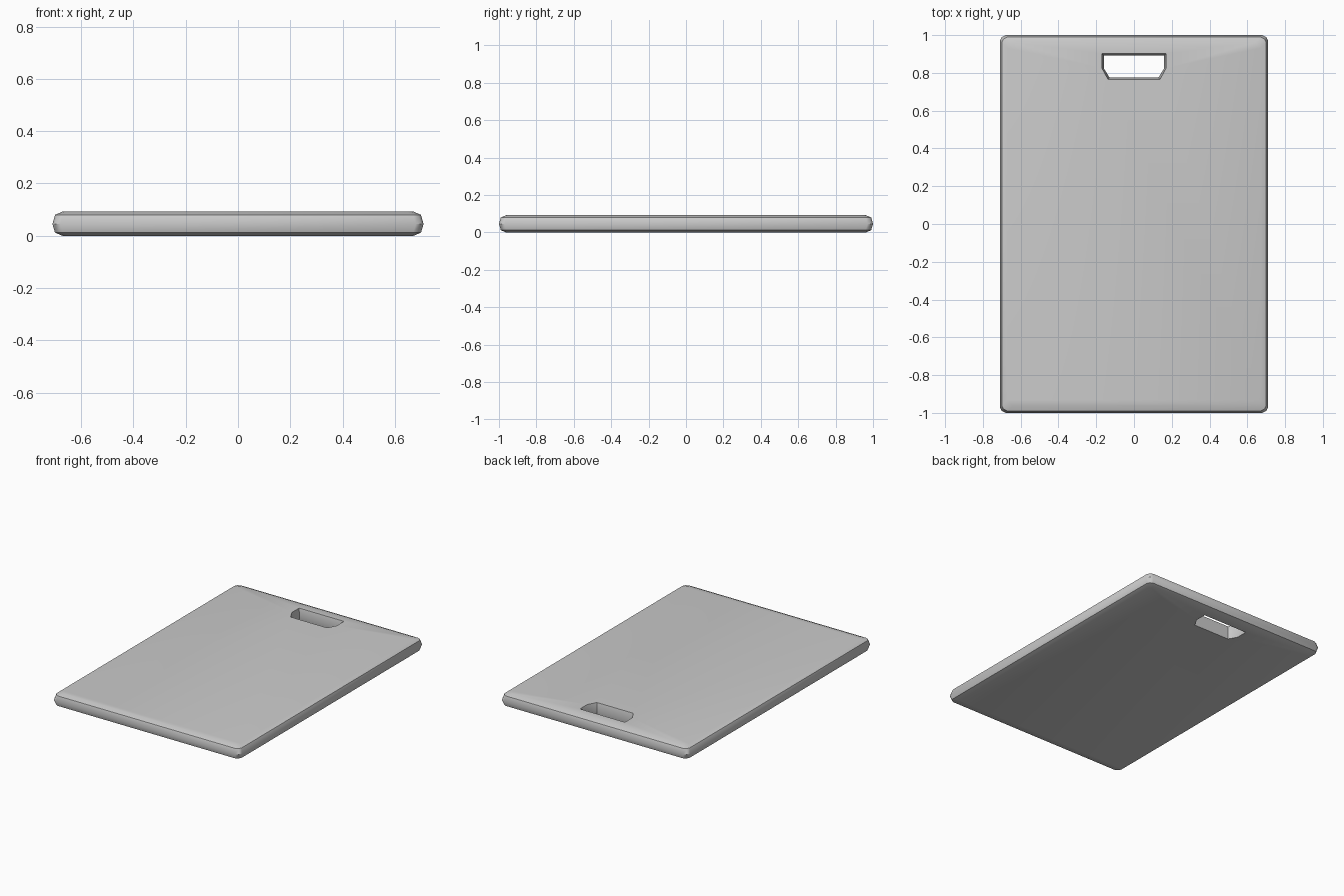
import bpy, bmesh, math

if "Cube" in bpy.data.objects:
    bpy.data.objects.remove(bpy.data.objects["Cube"])

# Board edge profile: (inset from widest outline, height)
EDGE = [(0.038, 0.0), (0.01, 0.012), (0.0, 0.045), (0.01, 0.08), (0.038, 0.092)]
# Handle slot profile: narrowest at mid thickness
SLOT = [(0.0, 0.0), (0.01, 0.046), (0.0, 0.092)]


def board_outline(d):
    """Rounded rectangle shrunk by d, counter-clockwise."""
    w, h = 0.71 - d, 1.0 - d
    q = [(w, h - 0.03), (w - 0.01, h - 0.01), (w - 0.03, h)]
    half = q + [(-x, y) for x, y in reversed(q)]
    return half + [(-x, -y) for x, y in half]


def slot_outline(d):
    """Slot with clipped lower corners, shrunk by d."""
    right = [(0.138 - d * 0.8, 0.766 + d), (0.17 - d, 0.825), (0.17 - d, 0.903 - d)]
    return right + [(-x, y) for x, y in reversed(right)]


def wall(bm, outline, profile, flip):
    """Stack outlines along the profile, return bottom and top loops."""
    rings = [[bm.verts.new((x, y, z)) for x, y in outline(d)] for d, z in profile]
    for a, b in zip(rings, rings[1:]):
        n = len(a)
        for i in range(n):
            j = (i + 1) % n
            f = [a[i], a[j], b[j], b[i]]
            bm.faces.new(f[::-1] if flip else f)
    return rings[0], rings[-1]


def loop_edges(bm, ring):
    return [bm.edges.get((v, ring[i - 1])) for i, v in enumerate(ring)]


bm = bmesh.new()
outer = wall(bm, board_outline, EDGE, False)
inner = wall(bm, slot_outline, SLOT, True)

# Flat faces with the slot left open
for o, s, nz in zip(outer, inner, (-1, 1)):
    bmesh.ops.triangle_fill(bm, use_beauty=True, normal=(0, 0, nz),
                            edges=loop_edges(bm, o) + loop_edges(bm, s))
bmesh.ops.recalc_face_normals(bm, faces=bm.faces[:])

mesh = bpy.data.meshes.new("cutting_board")
bm.to_mesh(mesh)
bm.free()
board = bpy.data.objects.new("cutting_board", mesh)
bpy.context.collection.objects.link(board)
bpy.context.view_layer.objects.active = board
board.select_set(True)
bpy.ops.object.shade_smooth_by_angle(angle=math.radians(35))
